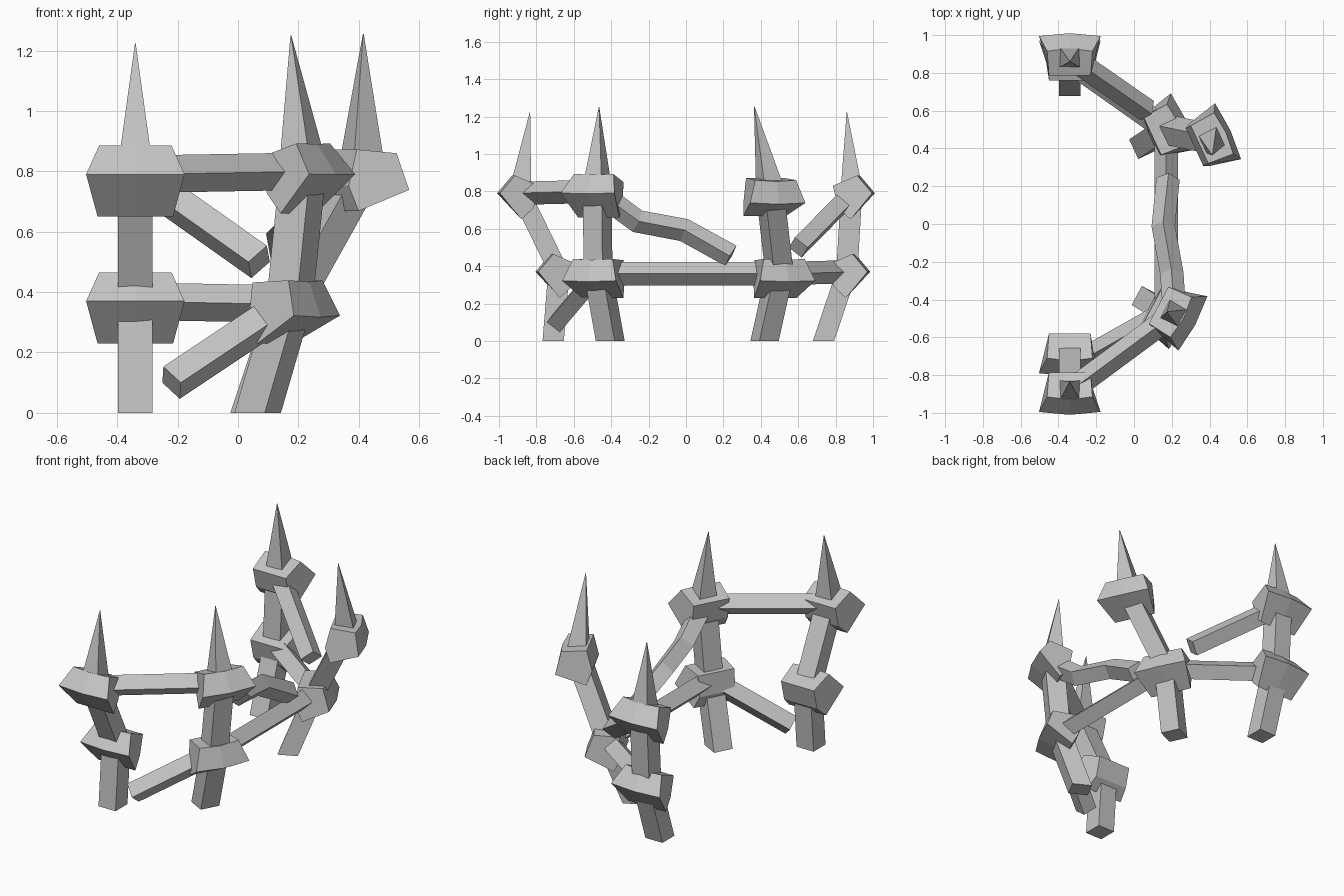
import bpy, bmesh, math
from mathutils import Vector, Matrix

cube = bpy.data.objects.get("Cube")
if cube:
    bpy.data.objects.remove(cube)

stone = bpy.data.materials.new("weathered_grey")
stone.use_nodes = True
stone.diffuse_color = (0.56, 0.56, 0.56, 1)
stone.node_tree.nodes["Principled BSDF"].inputs["Base Color"].default_value = stone.diffuse_color


def loft(name, rings):
    """Skin a row of matching rings and cap both ends."""
    bm = bmesh.new()
    rows = [[bm.verts.new(p) for p in ring] for ring in rings]
    for a, b in zip(rows, rows[1:]):
        for i in range(len(a)):
            j = (i + 1) % len(a)
            bm.faces.new((a[i], a[j], b[j], b[i]))
    bm.faces.new(rows[0][::-1])
    bm.faces.new(rows[-1])
    bmesh.ops.remove_doubles(bm, verts=bm.verts, dist=0.0001)
    bmesh.ops.recalc_face_normals(bm, faces=bm.faces)
    mesh = bpy.data.meshes.new(name)
    bm.to_mesh(mesh)
    bm.free()
    mesh.materials.append(stone)
    obj = bpy.data.objects.new(name, mesh)
    bpy.context.collection.objects.link(obj)
    return obj


def level_square(centre, half, angle):
    """Horizontal square ring turned about z."""
    turn = Matrix.Rotation(angle, 3, 'Z')
    return [Vector(centre) + turn @ Vector((sx * half, sy * half, 0))
            for sx, sy in ((1, 1), (-1, 1), (-1, -1), (1, -1))]


def rail(name, path, radius=0.062):
    """Square bar standing on its edge, swept along a path."""
    pts = [Vector(p) for p in path]
    rings = []
    for i, p in enumerate(pts):
        along = (pts[min(i + 1, len(pts) - 1)] - pts[max(i - 1, 0)]).normalized()
        side = along.cross(Vector((0, 0, 1))).normalized()
        up = side.cross(along)
        rings.append([p + d * radius for d in (up, side, -up, -side)])
    loft(name, rings)


# Knot profile: outward, upward, half width
KNOT = [(0.11, 0, 0.163), (0.03, 0.095, 0.12), (-0.1, 0.04, 0.11),
        (-0.07, -0.08, 0.11), (-0.005, -0.14, 0.125)]


def knot(name, centre, angle, tilt):
    """Wedge-shaped binding with a bowed outer ridge."""
    turn = Matrix.Rotation(angle, 3, 'Z') @ Matrix.Rotation(tilt, 3, 'Y')
    rings = []
    for s in (-1, 0, 1):
        bow = 0.015 * (1 - abs(s))
        rings.append([Vector(centre) + turn @ Vector((u + (bow if u > 0 else 0), s * w, h))
                      for u, h, w in KNOT])
    loft(name, rings)


# Posts: foot, lower knot, upper knot, spike tip, facing angle, knot tilts
POSTS = {
    "front_end": ((-0.34, -0.71, 0), (-0.34, -0.68, 0.37), (-0.34, -0.885, 0.79),
                  (-0.34, -0.834, 1.225), -90, (0, 0)),
    "front_corner": ((0.065, -0.405, 0), (0.17, -0.47, 0.36), (0.215, -0.475, 0.8),
                     (0.175, -0.465, 1.25), -28, (20, 5)),
    "back_corner": ((0.05, 0.42, 0), (0.17, 0.5, 0.36), (0.41, 0.45, 0.79),
                    (0.415, 0.365, 1.255), 25, (20, 28)),
    "back_end": ((-0.34, 0.735, 0), (-0.34, 0.86, 0.37), (-0.34, 0.885, 0.79),
                 (-0.34, 0.86, 1.225), 90, (0, 0)),
}
for label, (foot, low, top, tip, deg, tilts) in POSTS.items():
    angle = math.radians(deg)
    loft(label + "_post", [level_square(p, 0.057, angle) for p in (foot, low, top)])
    base = Vector(top) + Vector((0, 0, 0.03))
    loft(label + "_spike", [level_square(top, 0.057, angle), level_square(base, 0.057, angle),
                            level_square(tip, 0.001, angle)])
    for part, centre, tilt in (("lower", low, tilts[0]), ("upper", top, tilts[1])):
        knot(f"{label}_{part}_knot", centre, angle, math.radians(tilt))

# Whole rails
A, B, C, D = POSTS.values()
rail("front_upper_rail", [A[2], B[2]])
rail("side_lower_rail", [B[1], C[1]])
rail("back_lower_rail", [C[1], D[1]])

# Broken and sagging rails
rail("front_broken_rail", [B[1], (-0.22, -0.69, 0.1)])
rail("back_broken_rail", [D[2], (0.07, 0.6, 0.5)])
rail("side_broken_rail", [B[2], (0.2, -0.26, 0.64), (0.155, -0.01, 0.593), (0.18, 0.24, 0.455)])
